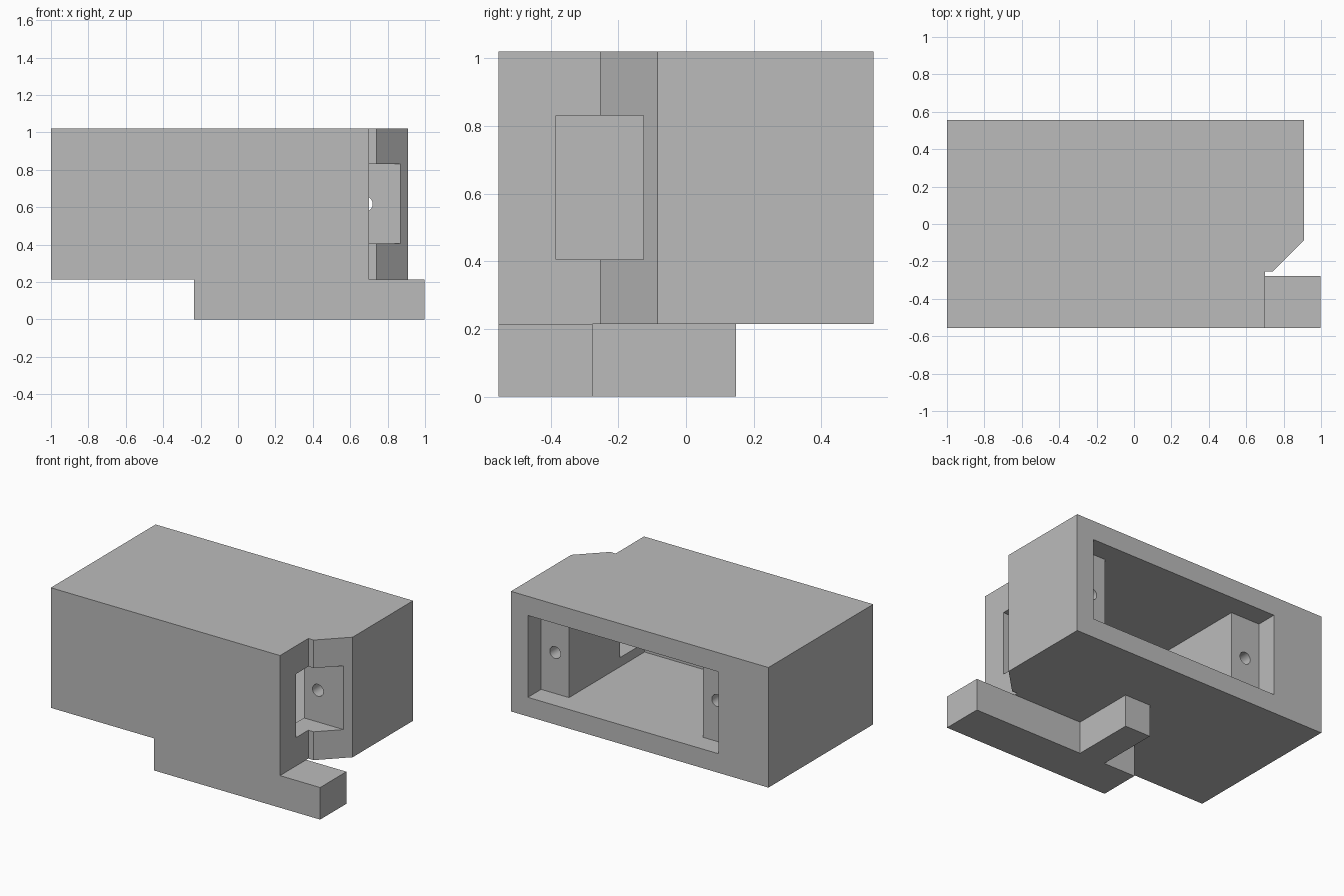
import bpy
import bmesh
from math import radians
from mathutils import Matrix

cube = bpy.data.objects.get("Cube")
if cube:
    bpy.data.objects.remove(cube, do_unlink=True)

# One plain grey for the whole housing
grey = bpy.data.materials.new("plain grey")
grey.use_nodes = True
grey.diffuse_color = (0.5, 0.5, 0.5, 1)
grey.node_tree.nodes["Principled BSDF"].inputs["Base Color"].default_value = (0.5, 0.5, 0.5, 1)


def finish(bm, name):
    bmesh.ops.recalc_face_normals(bm, faces=bm.faces)
    mesh = bpy.data.meshes.new(name)
    bm.to_mesh(mesh)
    bm.free()
    mesh.materials.append(grey)
    obj = bpy.data.objects.new(name, mesh)
    bpy.context.collection.objects.link(obj)
    return obj


def prism(name, outline, bottom, top):
    """Extrude a plan outline upward."""
    bm = bmesh.new()
    face = bm.faces.new([bm.verts.new((x, y, bottom)) for x, y in outline])
    up = bmesh.ops.extrude_face_region(bm, geom=[face])["geom"]
    bmesh.ops.translate(bm, vec=(0, 0, top - bottom),
                        verts=[v for v in up if isinstance(v, bmesh.types.BMVert)])
    return finish(bm, name)


def bore(name, x, z, front, back, radius=0.04):
    """Round rod along y."""
    bm = bmesh.new()
    bmesh.ops.create_cone(bm, cap_ends=True, segments=32, radius1=radius,
                          radius2=radius, depth=back - front)
    bm.transform(Matrix.Translation((x, (front + back) / 2, z))
                 @ Matrix.Rotation(radians(90), 4, "X"))
    return finish(bm, name)


def combine(target, other, operation):
    mod = target.modifiers.new(other.name, "BOOLEAN")
    mod.object, mod.operation, mod.solver = other, operation, "EXACT"
    bpy.ops.object.select_all(action="DESELECT")
    bpy.context.view_layer.objects.active = target
    target.select_set(True)
    bpy.ops.object.modifier_apply(modifier=mod.name)
    bpy.data.objects.remove(other, do_unlink=True)


FRONT, BACK = -0.555, 0.555
BASE, TOP = 0.215, 1.02
MID = (BASE + TOP) / 2
LEDGE, POCKET_FRONT, POCKET_BACK = 0.415, -0.385, -0.125

# Main block with a notched, chamfered corner
housing = prism("housing", [
    (-1, FRONT), (0.70, FRONT), (0.70, -0.255), (0.74, -0.255),
    (0.91, -0.085), (0.91, BACK), (-1, BACK)], BASE, TOP)

# Cavity open at the back, with a stepped ledge at each end
combine(housing, prism("cavity", [
    (-0.63, 0.7), (-0.63, LEDGE), (-0.415, LEDGE), (-0.415, POCKET_FRONT),
    (0.577, POCKET_FRONT), (0.577, LEDGE), (0.784, LEDGE), (0.784, 0.7)],
    0.343, 0.892), "DIFFERENCE")

# Side pocket opening from the notch into the cavity
combine(housing, prism("pocket", [
    (0.5, POCKET_FRONT), (1.1, POCKET_FRONT), (1.1, POCKET_BACK),
    (0.5, POCKET_BACK)], 0.405, 0.832), "DIFFERENCE")

# Screw holes in the ledges, the left one reaching the pocket
combine(housing, bore("left_hole", 0.68, MID, -0.2, 0.45), "DIFFERENCE")
combine(housing, bore("right_hole", -0.522, MID, POCKET_BACK, 0.45), "DIFFERENCE")

# T-shaped foot flush with the front
foot = prism("foot", [
    (-0.235, FRONT), (0.998, FRONT), (0.998, -0.277), (0.19, -0.277),
    (0.19, 0.148), (0, 0.148), (0, -0.277), (-0.235, -0.277)], 0, BASE)
combine(housing, foot, "UNION")

bpy.ops.object.shade_smooth_by_angle(angle=radians(30))
